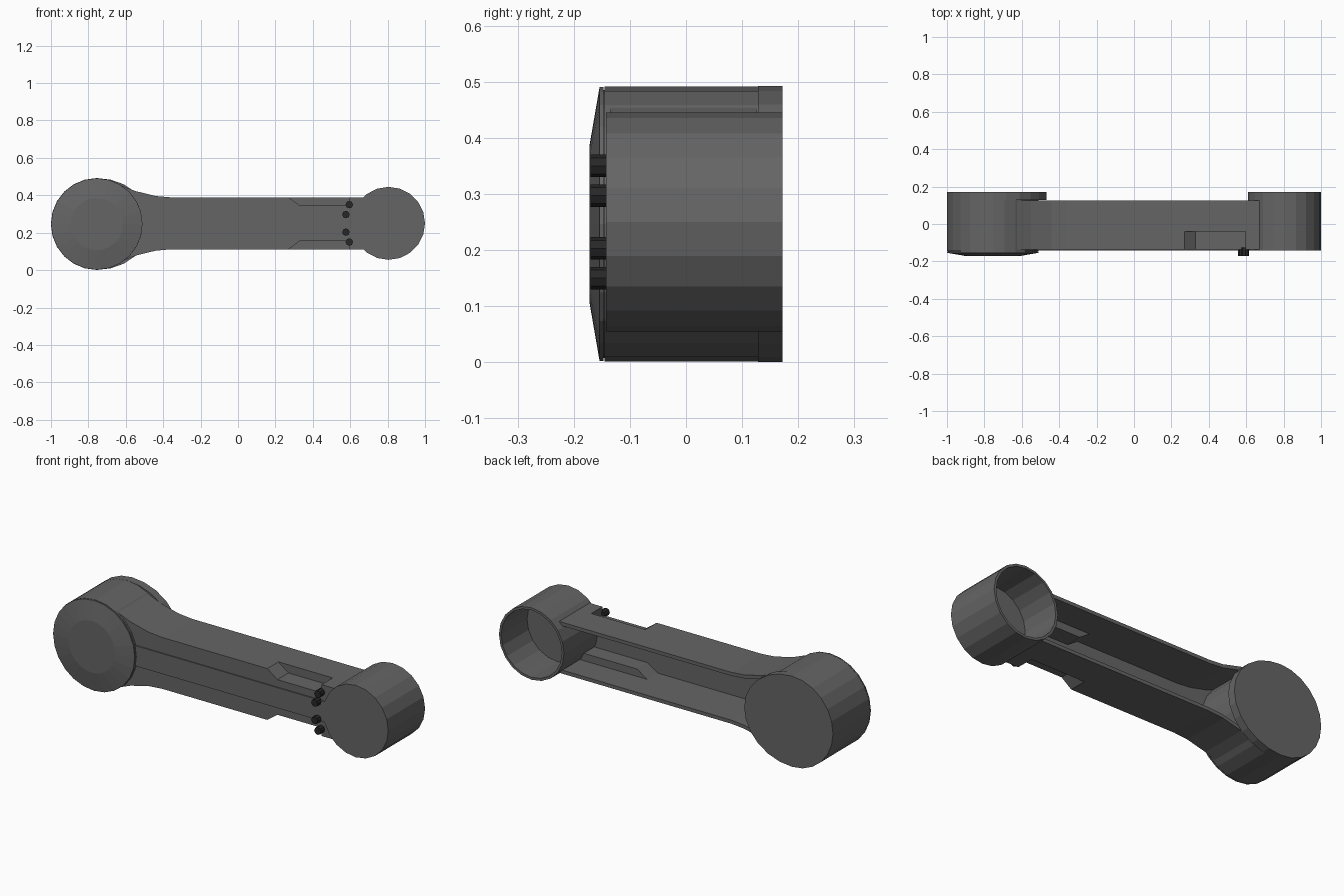
import bpy, bmesh
from math import cos, sin, pi

if "Cube" in bpy.data.objects:
    bpy.data.objects.remove(bpy.data.objects["Cube"])

ZC = 0.25


def material(name, v):
    m = bpy.data.materials.new(name)
    m.diffuse_color = (v, v, v, 1)
    m.use_nodes = True
    m.node_tree.nodes["Principled BSDF"].inputs["Base Color"].default_value = m.diffuse_color
    return m


GREY = material("dark_grey", 0.13)
BLACK = material("black", 0.02)


def loft(name, sections, mat=GREY):
    """Skin a list of (y, [(x, z), ...]) sections and cap both ends."""
    bm = bmesh.new()
    rings = [[bm.verts.new((x, y, z)) for x, z in pts] for y, pts in sections]
    n = len(rings[0])
    for a, b in zip(rings, rings[1:]):
        for i in range(n):
            j = (i + 1) % n
            bm.faces.new((a[i], a[j], b[j], b[i]))
    bm.faces.new(rings[0])
    bm.faces.new(rings[-1])
    bmesh.ops.recalc_face_normals(bm, faces=bm.faces)
    me = bpy.data.meshes.new(name)
    bm.to_mesh(me)
    bm.free()
    me.materials.append(mat)
    ob = bpy.data.objects.new(name, me)
    bpy.context.collection.objects.link(ob)
    return ob


def circle(cx, cz, r, n, stretch=1.0):
    """Circle points; the +x half can be stretched."""
    pts = []
    for i in range(n):
        c, s = cos(2 * pi * i / n), sin(2 * pi * i / n)
        pts.append((cx + r * c * (stretch if c > 0 else 1), cz + r * s))
    return pts


def mirrored(half):
    """Close a half profile (x, height) about the arm's centre line."""
    return [(x, ZC + h) for x, h in half] + [(x, ZC - h) for x, h in reversed(half)]


def cut(ob, cutter):
    mod = ob.modifiers.new("cut", 'BOOLEAN')
    mod.operation, mod.solver, mod.object = 'DIFFERENCE', 'EXACT', cutter
    bpy.context.view_layer.objects.active = ob
    bpy.ops.object.modifier_apply(modifier=mod.name)
    bpy.data.objects.remove(cutter)


# Flared channel arm, open at the back
outer = mirrored([(-0.66, 0.217), (-0.55, 0.173), (-0.44, 0.146), (-0.36, 0.139), (0.68, 0.139)])
arm = loft("arm", [(-0.135, outer), (0.126, outer)])
back = mirrored([(-0.62, 0.18), (-0.55, 0.153), (-0.44, 0.127), (-0.36, 0.12), (0.66, 0.12)])
front = mirrored([(-0.62, 0.18), (-0.55, 0.153), (-0.44, 0.127), (-0.36, 0.12),
                  (0.25, 0.12), (0.31, 0.08), (0.66, 0.08)])
cut(arm, loft("cavity_back", [(-0.025, back), (0.2, back)]))
cut(arm, loft("cavity_front", [(-0.115, front), (-0.02, front)]))
end = circle(0.805, 0.25, 0.188, 20)
cut(arm, loft("cup_clearance", [(-0.3, end), (0.3, end)]))

# Ramped notches in the top and bottom front edges
for s in (1, -1):
    pts = [(x, ZC + s * h) for x, h in
           ((0.261, 0.146), (0.33, 0.095), (0.595, 0.095), (0.595, 0.146))]
    cut(arm, loft("notch", [(-0.2, pts), (-0.04, pts)]))

# Slightly raised strip along the front
strip = mirrored([(-0.54, 0.055), (0.63, 0.055)])
loft("front_strip", [(-0.141, strip), (-0.13, strip)])

# Large joint housing with an overhanging back plate
big = lambda r, st=1.0: circle(-0.755, 0.2465, r, 24, st)
loft("large_joint", [(-0.145, big(0.245)), (0.15, big(0.245))])
loft("large_joint_back", [(0.128, big(0.2455, 1.165)), (0.172, big(0.2455, 1.165))])

# Bevelled front cap
loft("large_joint_cap", [(-0.144, big(0.239)), (-0.147, big(0.239)), (-0.147, big(0.2445)),
                         (-0.154, big(0.2445)), (-0.172, big(0.14))])

# Small joint cup, open at the back
small = lambda r: circle(0.805, 0.25, r, 20)
loft("small_joint_cup", [(-0.143, small(0.195)), (0.172, small(0.195)),
                         (0.172, small(0.182)), (-0.05, small(0.182))])

# Four black bolts
for s in (1, -1):
    for i, (x, h) in enumerate(((0.595, 0.1), (0.577, 0.047))):
        pts = circle(x, ZC + s * h, 0.02, 8)
        loft("bolt_%s_%d" % ("upper" if s > 0 else "lower", i + 1),
             [(-0.17, pts), (-0.125, pts)], BLACK)
